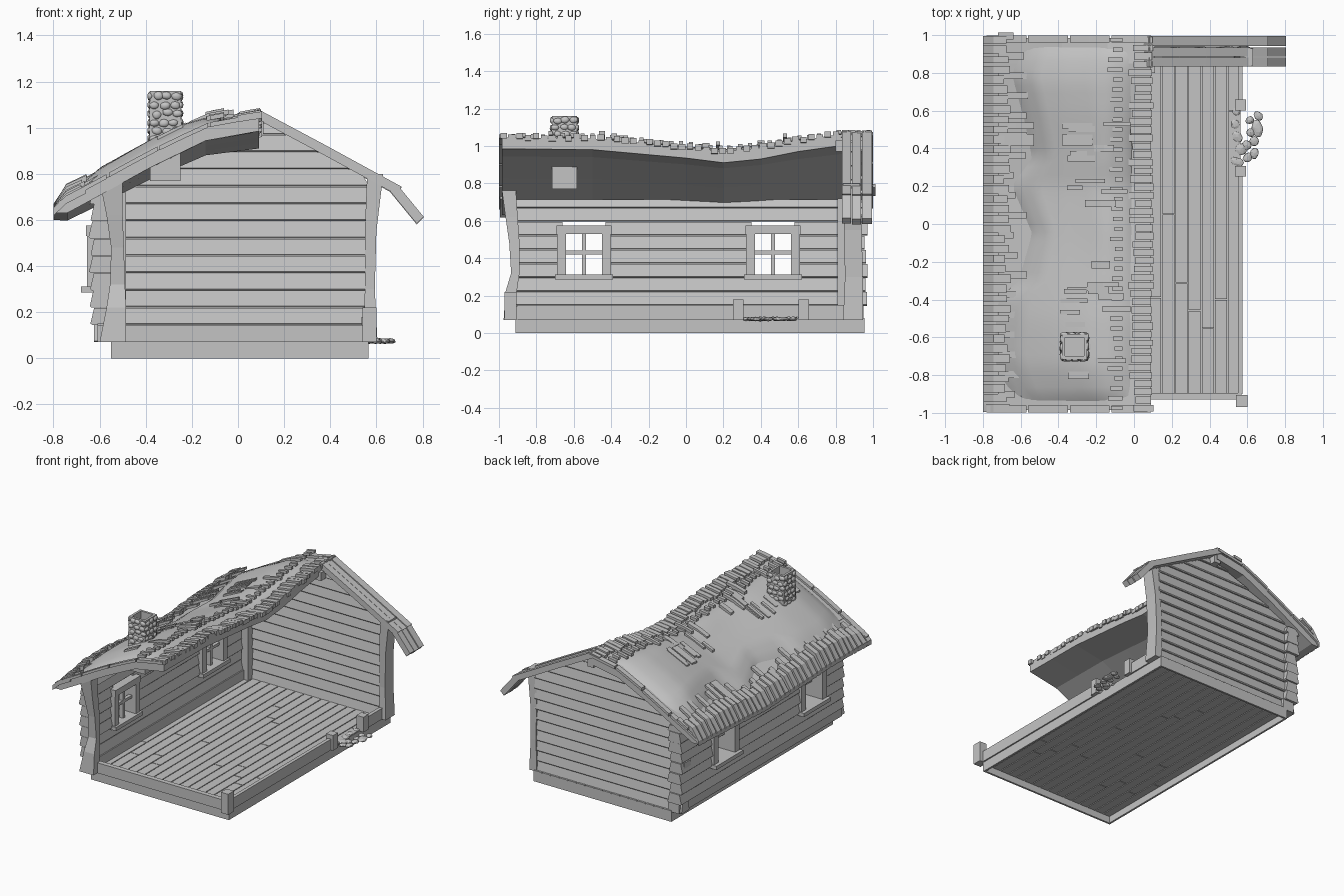
import bpy, bmesh, math, random
from mathutils import Vector, Matrix

random.seed(4)
rnd = random.uniform
if "Cube" in bpy.data.objects:
    bpy.data.objects.remove(bpy.data.objects["Cube"])

GREY = (0.55, 0.55, 0.55, 1)
mat = bpy.data.materials.new("plain grey")
mat.use_nodes = True
mat.diffuse_color = GREY
mat.node_tree.nodes["Principled BSDF"].inputs["Base Color"].default_value = GREY


def finish(name, bm, smooth=False):
    bmesh.ops.recalc_face_normals(bm, faces=bm.faces)
    me = bpy.data.meshes.new(name)
    bm.to_mesh(me)
    bm.free()
    me.materials.append(mat)
    if smooth:
        me.shade_smooth()
    bpy.context.collection.objects.link(bpy.data.objects.new(name, me))


def loft(bm, rings):
    """Skin a closed solid over rings of equal point count."""
    vs = [[bm.verts.new(p) for p in r] for r in rings]
    n = len(vs[0])
    for a, b in zip(vs, vs[1:]):
        for i in range(n):
            j = (i + 1) % n
            bm.faces.new((a[i], a[j], b[j], b[i]))
    bm.faces.new(vs[0])
    bm.faces.new(vs[-1])


def rect(x0, x1, y0, y1, z):
    return [(x0, y0, z), (x1, y0, z), (x1, y1, z), (x0, y1, z)]


def box(bm, x0, x1, y0, y1, z0, z1):
    loft(bm, [rect(x0, x1, y0, y1, z0), rect(x0, x1, y0, y1, z1)])


def single_box(name, *dims):
    bm = bmesh.new()
    box(bm, *dims)
    finish(name, bm)


def interp(x, pts):
    for (a, fa), (b, fb) in zip(pts, pts[1:]):
        if x <= b:
            return fa + (fb - fa) * max(0, (x - a) / (b - a))
    return pts[-1][1]


# ---- floor: jointed planks inside a hollow skirt
WEST, EAST, FRONT, BACK = -0.55, 0.565, -0.912, 0.955
bm = bmesh.new()
count = 16
step = (EAST - WEST) / count
for i in range(count):
    x = WEST + i * step
    cut = rnd(-0.7, 0.7)
    for a, b in ((FRONT, cut - 0.002), (cut + 0.002, BACK)):
        box(bm, x + 0.003, x + step - 0.003, a, b, 0.05, 0.08)
box(bm, WEST, EAST, FRONT, BACK, 0.056, 0.068)
finish("floor_planks", bm)
bm = bmesh.new()
for y in (FRONT, BACK - 0.014):
    box(bm, WEST, EAST, y, y + 0.014, 0, 0.075)
for x in (WEST, EAST - 0.014):
    box(bm, x, x + 0.014, FRONT, BACK, 0, 0.075)
finish("floor_skirt", bm)

# ---- sill beams and short posts
single_box("front_sill", -0.61, 0.57, -0.93, -0.895, 0.07, 0.145)
single_box("right_sill", -0.61, -0.52, -0.92, 0.95, 0.07, 0.15)
single_box("left_sill_front", 0.55, 0.575, -0.9, 0.26, 0.07, 0.15)
single_box("left_sill_back", 0.55, 0.575, 0.64, 0.87, 0.07, 0.15)
single_box("front_left_stub_post", 0.54, 0.6, -0.97, -0.905, 0.07, 0.22)
for k, y in enumerate((0.28, 0.63)):
    single_box(f"door_stub_post_{k}", 0.535, 0.592, y - 0.028, y + 0.028, 0.07, 0.18)

# ---- walls of shaped logs, wide at the foot and narrow at the top
SECTION = ((-0.5, 0.08), (-0.44, 0), (0.44, 0), (0.5, 0.08), (0.36, 0.98), (-0.36, 0.98))
PITCH, BASE = 0.075, 0.07
WINDOWS = (-0.545, 0.465)
HOLE = 0.115

bm = bmesh.new()
for i in range(1, 9):
    z0 = BASE + PITCH * i
    high = min(PITCH, 0.715 - z0)
    x, wide = -0.587 + rnd(-0.005, 0.005), 0.1 + rnd(0, 0.015)
    spans = [(-0.91, 0.955 + rnd(-0.02, 0.02))]
    if 3 <= i <= 6:
        stops = [spans[0][0]]
        for w in WINDOWS:
            stops += [w - HOLE, w + HOLE]
        stops.append(spans[0][1])
        spans = list(zip(stops[::2], stops[1::2]))
    for a, b in spans:
        loft(bm, [[(x + u * wide, y, z0 + v * high) for u, v in SECTION] for y in (a, b)])
finish("right_wall_logs", bm)


def gable_left(z):
    return -0.6 if z < 0.74 else -0.6 + (z - 0.74) * 2.4


def gable_right(z):
    return 0.565 if z < 0.8 else 0.565 - (z - 0.8) * 1.9


bm = bmesh.new()
for i in range(13):
    z0 = BASE + PITCH * i
    high = min(PITCH, 1.02 - z0)
    y, wide = 0.897 + rnd(-0.004, 0.004), 0.085 + rnd(0, 0.012)
    out = rnd(0, 0.04) if z0 < 0.68 else 0
    pts = [(y + u * wide, z0 + v * high) for u, v in SECTION]
    loft(bm, [[(gable_left(z) - out, q, z) for q, z in pts],
              [(gable_right(z), q, z) for q, z in pts]])
finish("back_wall_logs", bm)


# ---- curved corner posts
def post(name, rows):
    bm = bmesh.new()
    loft(bm, [rect(x0, x1, y0, y1, z) for z, x0, x1, y0, y1 in rows])
    finish(name, bm)


post("front_right_post", [
    (0.07, -0.6, -0.485, -0.975, -0.905), (0.22, -0.57, -0.485, -0.965, -0.905),
    (0.32, -0.555, -0.49, -0.935, -0.89), (0.48, -0.55, -0.495, -0.945, -0.89),
    (0.62, -0.57, -0.5, -0.965, -0.9), (0.77, -0.6, -0.5, -0.985, -0.91)])
post("back_left_post", [
    (0.07, 0.545, 0.605, 0.84, 0.945), (0.3, 0.55, 0.593, 0.85, 0.945),
    (0.55, 0.55, 0.6, 0.845, 0.94), (0.8, 0.56, 0.63, 0.84, 0.93)])
single_box("inner_corner_post", -0.54, -0.485, 0.81, 0.87, 0.08, 0.72)

# ---- windows: casing, sill and cross bars
for k, y in enumerate(WINDOWS):
    bm = bmesh.new()
    for s in (-1, 1):
        a, b = sorted((y + s * 0.097, y + s * 0.145))
        box(bm, -0.655, -0.51, a, b, 0.3, 0.55)
    box(bm, -0.66, -0.505, y - 0.147, y + 0.147, 0.53, 0.575)
    box(bm, -0.68, -0.495, y - 0.155, y + 0.155, 0.285, 0.312)
    box(bm, -0.57, -0.54, y - 0.01, y + 0.01, 0.31, 0.54)
    box(bm, -0.568, -0.542, y - 0.11, y + 0.11, 0.42, 0.44)
    finish(f"window_frame_{k}", bm)

# ---- sagging roof slope, thin at the eave
PROFILE = [(-0.8, 0.65), (-0.74, 0.69), (-0.6, 0.765), (-0.38, 0.885),
           (-0.14, 1.0), (0.09, 1.04)]
RIDGE = [(-1, 0.005), (-0.5, 0), (0, -0.045), (0.2, -0.07), (0.4, -0.05),
         (0.6, -0.01), (0.85, 0.025), (1, 0.015)]
EAVE = [(-1, 0), (-0.5, 0), (0.2, -0.03), (0.6, -0.01), (1, 0.01)]


def roof_z(x, y):
    t = (0.09 - x) / 0.89
    return interp(x, PROFILE) + interp(y, RIDGE) * (1 - t) + interp(y, EAVE) * t


bm = bmesh.new()
rings = []
for y in (-0.985, -0.75, -0.5, -0.25, 0, 0.2, 0.4, 0.6, 0.85, 0.985):
    top = [(x, y, roof_z(x, y)) for x, _ in PROFILE]
    under = [(x, y, z - (0.02 if x < -0.79 else 0.06)) for x, y, z in reversed(top)]
    rings.append(top + under)
loft(bm, rings)
finish("roof_slope", bm)

# ---- smooth overgrowth bulging over the slope
EDGE = [(-0.95, -0.6), (-0.85, -0.7), (-0.7, -0.76), (-0.4, -0.73), (-0.3, -0.62),
        (-0.05, -0.55), (0.2, -0.66), (0.35, -0.55), (0.55, -0.59), (0.8, -0.66), (0.95, -0.58)]
bm = bmesh.new()
NU, NV = 20, 44
grid = []
for j in range(NV + 1):
    y = -0.95 + 1.9 * j / NV
    left = interp(y, EDGE)
    row = []
    for i in range(NU + 1):
        u = i / NU
        x = left * (1 - u)
        swell = (min(1, u * 5) * min(1, (1 - u) * 3)) ** 0.6
        end = min(1, (0.95 - abs(y)) * 5) ** 0.5
        lump = 0.062 + 0.01 * math.sin(5 * y + 4 * x)
        row.append(bm.verts.new((x, y, roof_z(x, y) - 0.01 + lump * swell * end)))
    grid.append(row)
for a, b in zip(grid, grid[1:]):
    for i in range(NU):
        bm.faces.new((a[i], a[i + 1], b[i + 1], b[i]))
finish("roof_overgrowth", bm, smooth=True)

# ---- shingles: ridge row, drooping eave row, gable edges, scattered strips
bm = bmesh.new()


def shingle(y, path, wide, thick=0.02):
    """A bar across the slope; path holds (x, height over the slope)."""
    h = wide / 2
    rings = []
    for x, lift in path:
        z = roof_z(x, y) + lift
        rings.append([(x, y - h, z - thick), (x, y + h, z - thick), (x, y + h, z), (x, y - h, z)])
    loft(bm, rings)


def flat(x0, x1, lift):
    return [(x0, lift), ((x0 + x1) / 2, lift), (x1, lift)]


for i in range(46):
    y = -0.975 + 1.95 * i / 45
    shingle(y, flat(rnd(-0.03, 0.01), rnd(0.09, 0.105), rnd(0.012, 0.026)), rnd(0.03, 0.038), 0.03)
for i in range(38):
    y = -0.975 + 1.95 * i / 37
    rise = min(1, 0.2 + (y + 1) * 3) * rnd(0.85, 1.1)
    shingle(y, [(-0.8, 0.012 * rise), (-0.745, 0.062 * rise), (rnd(-0.69, -0.65), 0.055 * rise)],
            rnd(0.036, 0.045), 0.035)
    if i % 2:
        shingle(y + 0.02, flat(-0.72, rnd(-0.64, -0.56), 0.045 * rise), 0.035)
    shingle(y, flat(rnd(-0.14, -0.1), -0.06, rnd(0.045, 0.055)), 0.022)
for _ in range(22):
    x = rnd(-0.4, -0.15)
    shingle(rnd(-0.85, 0.6), flat(x, x + rnd(0.08, 0.17), rnd(0.058, 0.068)), rnd(0.02, 0.04))
for y in (0.43, 0.46, 0.52):
    shingle(y, flat(-0.72, -0.53, 0.05), 0.035)
    shingle(y, flat(-0.38, -0.22, 0.07), 0.03)
for y in (-0.98, 0.98):
    for x in (-0.78, -0.56, -0.34, -0.12):
        shingle(y, flat(x, x + 0.21, rnd(0.012, 0.022)), 0.038)
finish("roof_shingles", bm)

# ---- narrow strip of boards on the open side of the gable
bm = bmesh.new()
for y0, y1 in ((0.835, 0.882), (0.888, 0.935), (0.942, 0.995)):
    d = rnd(-0.006, 0.006)
    for path in ([(0.08, 1.085), (0.38, 0.925), (0.71, 0.745)], [(0.69, 0.755), (0.805, 0.615)]):
        drop = 0.03
        loft(bm, [[(x, y0, z + d), (x, y1, z + d), (x - 0.03, y1, z + d - drop),
                   (x - 0.03, y0, z + d - drop)] for x, z in path])
finish("gable_roof_boards", bm)
single_box("ridge_purlin", 0.06, 0.11, 0.8, 0.98, 0.97, 1.03)


# ---- chimney: hollow shaft faced with rounded stones
def stone(bm, centre, size, spin):
    m = Matrix.Translation(centre) @ Matrix.Rotation(spin, 4, "Z") @ Matrix.Diagonal((*size, 1))
    for v in bmesh.ops.create_icosphere(bm, subdivisions=2, radius=1, matrix=m)["verts"]:
        v.co += (v.co - Vector(centre)) * rnd(-0.1, 0.1)


CX, CY = -0.315, -0.65
bm = bmesh.new()
loft(bm, [rect(CX - r, CX + r, CY - r, CY + r, z) for z, r in (
    (0.77, 0.066), (0.93, 0.066), (0.95, 0.07), (1.16, 0.067), (1.16, 0.05), (1.0, 0.05))])
finish("chimney_shaft", bm)
bm = bmesh.new()
for side in range(4):
    spin = side * math.pi / 2
    turn = Matrix.Rotation(spin, 3, "Z")
    for row in range(6):
        for col in range(3):
            along = -0.045 + 0.042 * col + rnd(-0.006, 0.006) + 0.01 * (row % 2)
            p = turn @ Vector((0.066, along, 0))
            z = 0.95 + 0.037 * row + rnd(-0.006, 0.006)
            stone(bm, (CX + p.x, CY + p.y, z), (0.012, rnd(0.02, 0.025), rnd(0.015, 0.019)), spin)
finish("chimney_stones", bm, smooth=True)

# ---- flat stepping stones at the doorway
bm = bmesh.new()
for i in range(13):
    x = (0.55, 0.6, 0.655)[i % 3] + rnd(-0.02, 0.02)
    stone(bm, (x, 0.33 + 0.022 * i, 0.075), (rnd(0.02, 0.045), rnd(0.02, 0.035), 0.012), rnd(0, 3))
finish("stepping_stones", bm)
